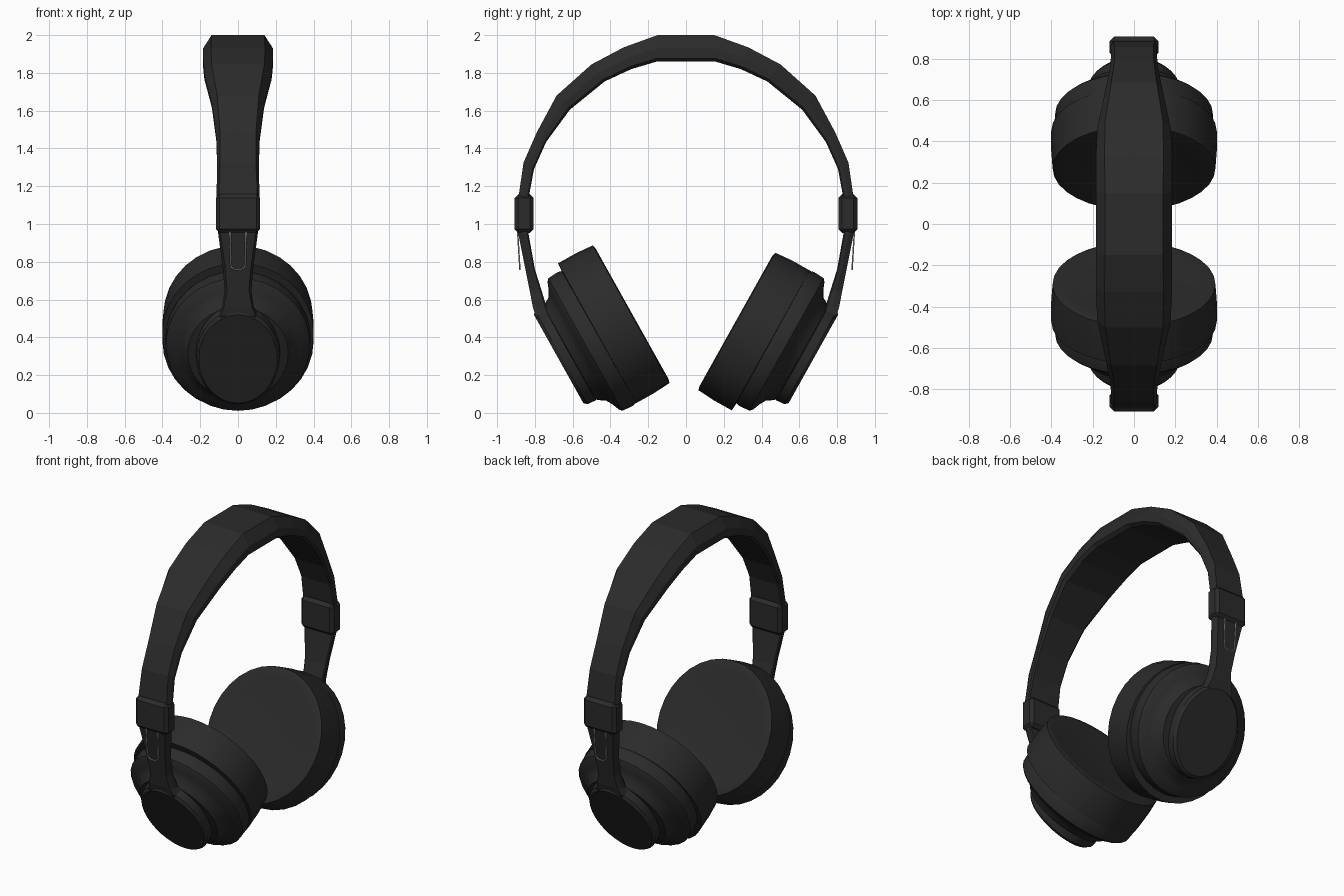
import bpy, bmesh, math
from mathutils import Vector

if "Cube" in bpy.data.objects:
    bpy.data.objects.remove(bpy.data.objects["Cube"])


def material(name, v):
    m = bpy.data.materials.new(name)
    m.diffuse_color = (v, v, v, 1)
    m.use_nodes = True
    m.node_tree.nodes["Principled BSDF"].inputs["Base Color"].default_value = m.diffuse_color
    return m


BLACK = material("matte_black", 0.024)
STEEL = material("steel", 0.5)


def finish(name, bm, smooth=None):
    bmesh.ops.recalc_face_normals(bm, faces=bm.faces)
    me = bpy.data.meshes.new(name)
    bm.to_mesh(me)
    bm.free()
    ob = bpy.data.objects.new(name, me)
    bpy.context.collection.objects.link(ob)
    me.materials.append(BLACK)
    if smooth:
        bpy.ops.object.select_all(action='DESELECT')
        ob.select_set(True)
        bpy.context.view_layer.objects.active = ob
        bpy.ops.object.shade_smooth_by_angle(angle=math.radians(smooth))
    return ob


def skin(bm, rings):
    # joins closed rings of points and caps both ends
    vs = [[bm.verts.new(p) for p in r] for r in rings]
    n = len(vs[0])
    for a, b in zip(vs, vs[1:]):
        for i in range(n):
            j = (i + 1) % n
            bm.faces.new((a[i], a[j], b[j], b[i]))
    bm.faces.new(vs[0])
    bm.faces.new(vs[-1])


def strap(name, stations):
    # station: outer y,z  inner y,z  half width, chamfer
    rings = []
    for oy, oz, iy, iz, w, c in stations:
        o, i = Vector((0, oy, oz)), Vector((0, iy, iz))
        ring = []
        for t, x in ((0, w - c), (0.5, w), (0.88, w), (1, w - c / 2)):
            ring.append(o.lerp(i, t) + Vector((x, 0, 0)))
        ring += [Vector((-p.x, p.y, p.z)) for p in reversed(ring)]
        rings.append(ring)
    bm = bmesh.new()
    skin(bm, rings)
    return finish(name, bm)


# Cup frame: origin at the inner face, tilted about x
TILT = math.radians(29.2)
U = Vector((0, math.sin(TILT), math.cos(TILT)))
AXIS = Vector((0, math.cos(TILT), -math.sin(TILT)))
ORIGIN = Vector((0, 0.275, 0.506))


def cup_part(name, side, profile, aspect, slide=0.0, segs=32):
    # profile: (distance along axis, radius)
    rings = []
    for s, r in profile:
        ring = []
        for k in range(segs):
            a = 2 * math.pi * k / segs
            p = ORIGIN + AXIS * s + U * (slide + r * math.sin(a))
            p.x = r * aspect * math.cos(a)
            p.y *= side
            ring.append(p)
        rings.append(ring)
    bm = bmesh.new()
    skin(bm, rings)
    return finish(name, bm, 30)


# Headband: one half described, mirrored to the other
half = [
    (0.15, 2.00, 0.155, 1.86, 0.185, 0.045),
    (0.33, 1.935, 0.29, 1.82, 0.185, 0.042),
    (0.50, 1.845, 0.43, 1.755, 0.178, 0.038),
    (0.685, 1.68, 0.615, 1.605, 0.138, 0.028),
    (0.79, 1.485, 0.74, 1.435, 0.115, 0.02),
    (0.86, 1.325, 0.805, 1.29, 0.110, 0.015),
    (0.885, 1.155, 0.83, 1.155, 0.114, 0.012),
    (0.89, 1.05, 0.835, 1.05, 0.105, 0.012),
]
mirrored = [(-a, b, -c, d, w, e) for a, b, c, d, w, e in reversed(half)]
strap("headband", mirrored + half)

for side, tag in ((1, "right"), (-1, "left")):
    # Cushion, shell and end plate
    cup_part("cushion_" + tag, side,
             [(0.008, 0.34), (0.0, 0.395), (0.006, 0.417), (0.10, 0.424),
              (0.212, 0.424), (0.215, 0.38)], 0.945, -0.022 * side)
    cup_part("shell_" + tag, side,
             [(0.19, 0.37), (0.205, 0.398), (0.235, 0.406), (0.295, 0.402),
              (0.308, 0.388), (0.325, 0.345), (0.345, 0.312),
              (0.375, 0.293), (0.39, 0.28), (0.395, 0.2)], 0.95)
    cup_part("end_plate_" + tag, side,
             [(0.375, 0.275), (0.39, 0.288), (0.44, 0.284), (0.456, 0.268)],
             0.775, 0.003)

    # Arm from slider to end plate
    arm = [
        (0.892, 1.02, 0.838, 1.02, 0.105, 0.012),
        (0.888, 0.95, 0.834, 0.95, 0.105, 0.012),
        (0.852, 0.77, 0.80, 0.76, 0.08, 0.012),
        (0.828, 0.65, 0.762, 0.64, 0.07, 0.012),
        (0.812, 0.565, 0.735, 0.55, 0.085, 0.012),
        (0.797, 0.515, 0.70, 0.54, 0.105, 0.012),
        (0.76, 0.46, 0.66, 0.50, 0.10, 0.012),
    ]
    strap("arm_" + tag, [(a * side, b, c * side, d, w, e)
                         for a, b, c, d, w, e in arm])

    # Slider housing
    bm = bmesh.new()
    bmesh.ops.create_cube(bm, size=1)
    for v in bm.verts:
        v.co = Vector((v.co.x * 0.235, v.co.y * 0.10 + 0.857 * side,
                       v.co.z * 0.205 + 1.055))
    bmesh.ops.bevel(bm, geom=bm.edges[:], offset=0.02, segments=1,
                    affect='EDGES')
    finish("slider_" + tag, bm)

    # Thin wire loop below the slider
    pts = [(-0.042, 0.97), (-0.04, 0.80)]
    pts += [(-0.038 * math.cos(a), 0.782 - 0.025 * math.sin(a))
            for a in (0.3, 0.8, 1.2, 1.94, 2.34, 2.84)]
    pts += [(0.04, 0.80), (0.042, 0.97)]
    cu = bpy.data.curves.new("wire_loop_" + tag, 'CURVE')
    cu.dimensions = '3D'
    cu.bevel_depth = 0.004
    cu.bevel_resolution = 1
    sp = cu.splines.new('POLY')
    sp.points.add(len(pts) - 1)
    for q, (x, z) in zip(sp.points, pts):
        q.co = (x, side * (0.892 - 0.06 * (0.97 - z)), z, 1)
    cu.materials.append(STEEL)
    bpy.context.collection.objects.link(
        bpy.data.objects.new("wire_loop_" + tag, cu))
